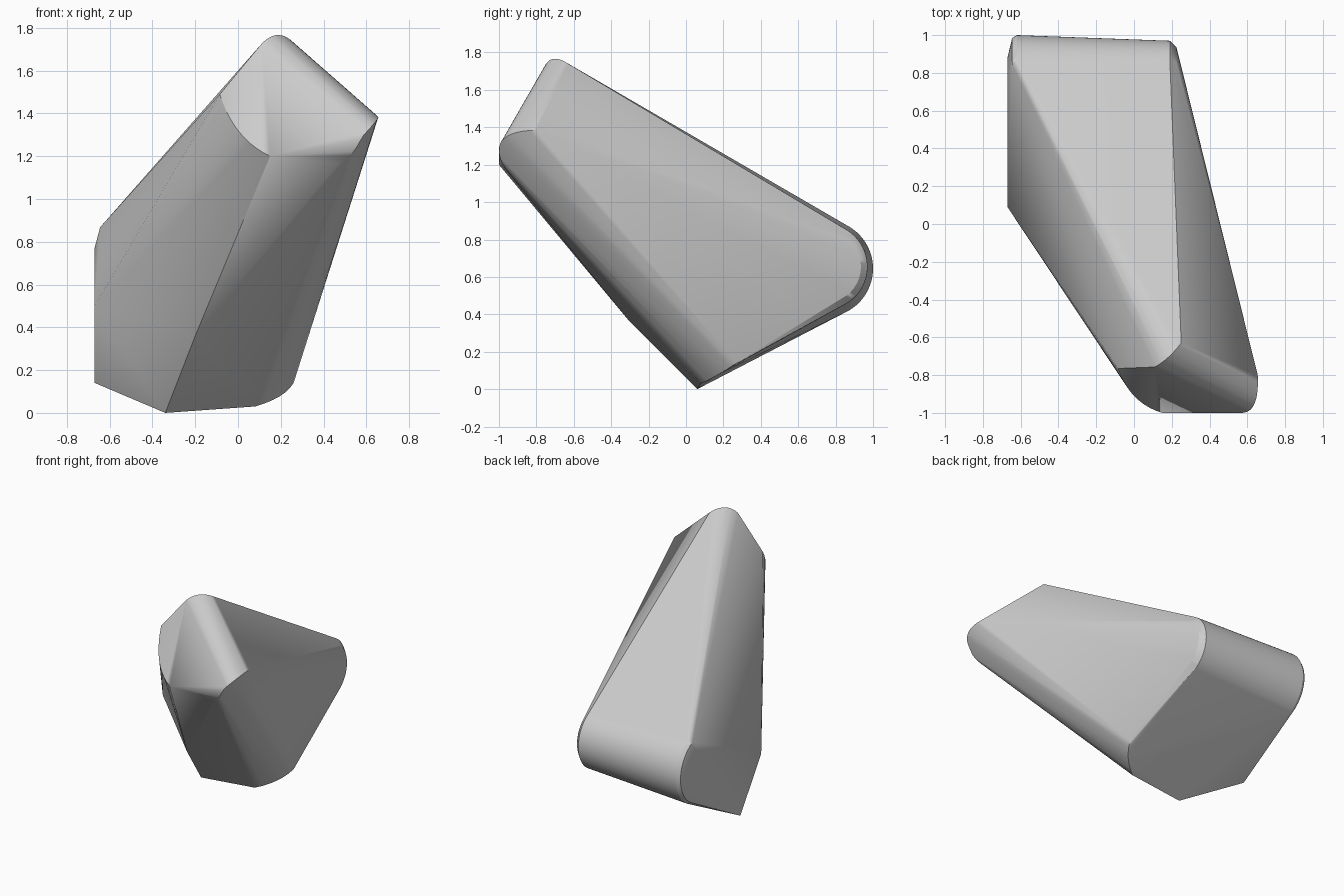
import bpy
import bmesh
import math
from mathutils import Vector

cube = bpy.data.objects.get("Cube")
if cube:
    bpy.data.objects.remove(cube, do_unlink=True)


def bend(start, corner, end, steps=10):
    """Points along a soft corner."""
    a, b, c = Vector(start), Vector(corner), Vector(end)
    return [a * (1 - t) ** 2 + b * 2 * t * (1 - t) + c * t * t
            for t in (i / steps for i in range(steps + 1))]


def back_ring(x, z, radius, steps=24):
    """Rounded back end, as a half circle facing the back and a bit beyond."""
    ring = []
    for i in range(steps + 1):
        a = math.radians(-65 + 130 * i / steps)
        ring.append(Vector((x, 0.74 + radius * math.cos(a), z + radius * math.sin(a))))
    return ring


points = []

# Rounded back roller, slightly tapered, with eased ends
for x, z, radius in ((-0.67, 0.645, 0.14), (-0.645, 0.645, 0.245), (-0.62, 0.645, 0.26),
                     (0.19, 0.655, 0.23), (0.225, 0.655, 0.195)):
    points += back_ring(x, z, radius)

# Raised front cap: crown, left rim, tip
points += bend((0.11, -0.757, 1.725), (0.18, -0.72, 1.80), (0.25, -0.63, 1.74))
points += bend((-0.085, -0.765, 1.49), (-0.02, -0.95, 1.28), (0.15, -1.0, 1.20))
points += bend((0.57, -1.0, 1.28), (0.665, -1.0, 1.38), (0.655, -0.80, 1.385))

# Soft lower edge running from the tip down to the foot
points += bend((0.47, -0.955, 1.165), (0.56, -1.0, 1.22), (0.57, -1.0, 1.28), 6)
points += bend((0.08, 0.08, 0.03), (0.22, 0.17, 0.07), (0.26, 0.27, 0.14), 6)

# Foot, keel and side corners
points += [Vector(p) for p in ((-0.34, 0.06, 0.0), (-0.20, -0.30, 0.36),
                               (-0.67, 0.33, 0.14), (-0.67, 0.09, 0.50))]

# Wrap the profiles in one faceted shell
bm = bmesh.new()
for p in points:
    bm.verts.new(p)
hull = bmesh.ops.convex_hull(bm, input=bm.verts[:])
loose = [v for v in bm.verts if not v.link_faces]
bmesh.ops.delete(bm, geom=loose, context='VERTS')
bmesh.ops.dissolve_limit(bm, angle_limit=math.radians(0.8),
                         verts=bm.verts[:], edges=bm.edges[:])
bmesh.ops.recalc_face_normals(bm, faces=bm.faces[:])
mesh = bpy.data.meshes.new("rock_body")
bm.to_mesh(mesh)
bm.free()

rock = bpy.data.objects.new("rock_body", mesh)
bpy.context.collection.objects.link(rock)

# Plain grey stone
grey = bpy.data.materials.new("stone_grey")
grey.use_nodes = True
colour = (0.6, 0.6, 0.6, 1.0)
grey.diffuse_color = colour
grey.node_tree.nodes["Principled BSDF"].inputs["Base Color"].default_value = colour
mesh.materials.append(grey)

# Smooth the soft corners, keep the hard rims
bpy.ops.object.select_all(action='DESELECT')
rock.select_set(True)
bpy.context.view_layer.objects.active = rock
bpy.ops.object.shade_smooth_by_angle(angle=math.radians(30))
weighted = rock.modifiers.new("even_shading", 'WEIGHTED_NORMAL')
weighted.keep_sharp = True
